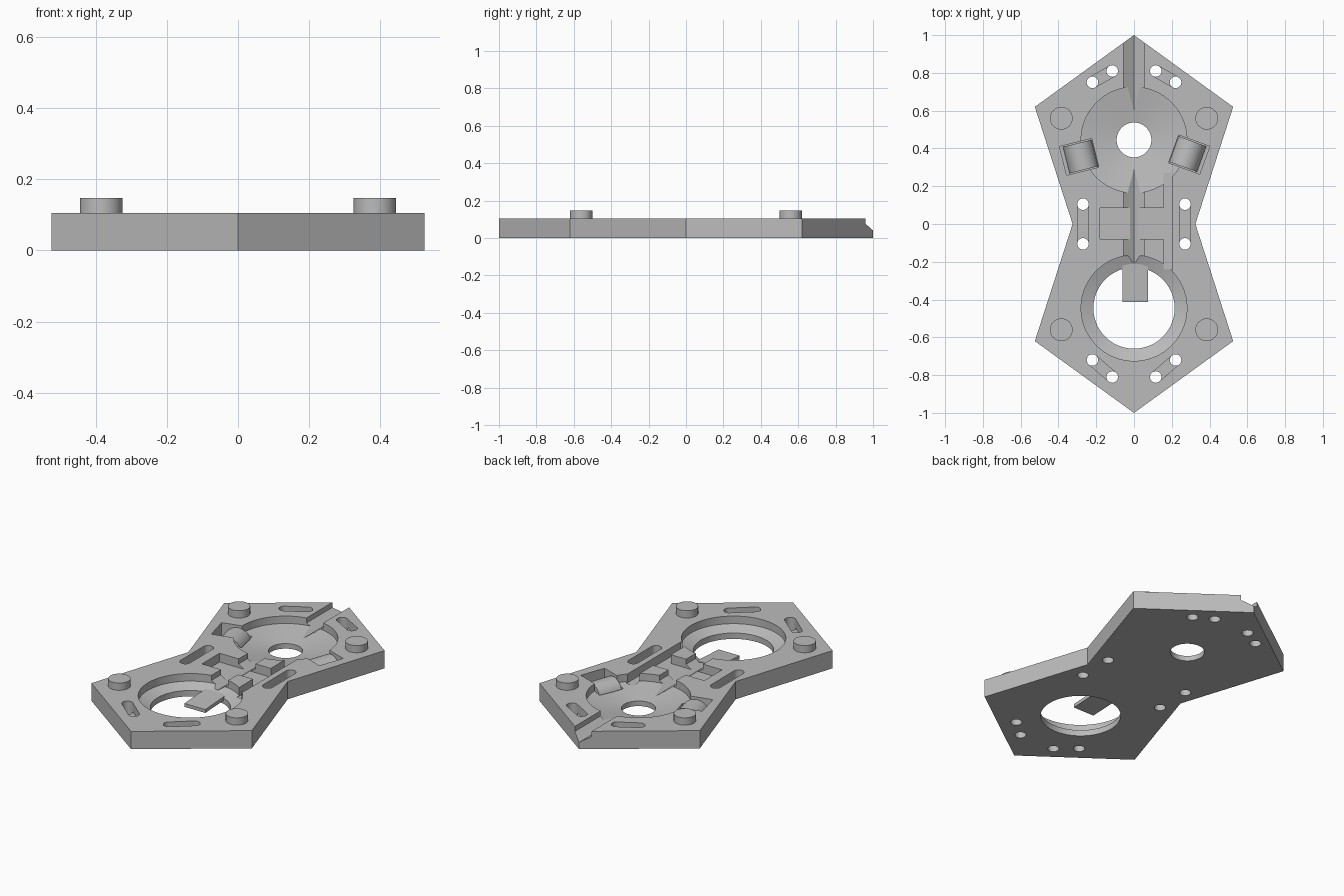
import bpy
import math
from mathutils import Vector, Matrix

if "Cube" in bpy.data.objects:
    bpy.data.objects.remove(bpy.data.objects["Cube"], do_unlink=True)

TOP = 0.105
BOWL_Y = 0.445

grey = bpy.data.materials.new("light grey")
grey.use_nodes = True
grey.diffuse_color = (0.5, 0.5, 0.5, 1)
grey.node_tree.nodes["Principled BSDF"].inputs["Base Color"].default_value = (0.5, 0.5, 0.5, 1)


def mesh_object(name, verts, faces):
    mesh = bpy.data.meshes.new(name)
    mesh.from_pydata(verts, [], faces)
    mesh.materials.append(grey)
    obj = bpy.data.objects.new(name, mesh)
    bpy.context.collection.objects.link(obj)
    bpy.context.view_layer.objects.active = obj
    bpy.ops.object.select_all(action='DESELECT')
    obj.select_set(True)
    bpy.ops.object.mode_set(mode='EDIT')
    bpy.ops.mesh.select_all(action='SELECT')
    bpy.ops.mesh.normals_make_consistent(inside=False)
    bpy.ops.object.mode_set(mode='OBJECT')
    return obj


def extrude(name, points, offset):
    """Solid swept from a flat outline along a vector."""
    n = len(points)
    base = [Vector(p) for p in points]
    verts = base + [p + Vector(offset) for p in base]
    faces = [tuple(range(n)), tuple(range(n, 2 * n))]
    faces += [(i, (i + 1) % n, n + (i + 1) % n, n + i) for i in range(n)]
    return mesh_object(name, verts, faces)


def prism(name, outline, z0, z1):
    return extrude(name, [(x, y, z0) for x, y in outline], (0, 0, z1 - z0))


def block(name, x0, x1, y0, y1, z0, z1):
    return prism(name, [(x0, y0), (x1, y0), (x1, y1), (x0, y1)], z0, z1)


def circle(cx, cy, r, start=0, sweep=2 * math.pi, n=48):
    return [(cx + r * math.cos(start + sweep * i / n), cy + r * math.sin(start + sweep * i / n))
            for i in range(n)]


def stadium(a, b, r):
    """Rounded slot outline between two points."""
    t = math.atan2(b[1] - a[1], b[0] - a[0])
    return (circle(*b, r, t - math.pi / 2, math.pi * 1.07, 15)
            + circle(*a, r, t + math.pi / 2, math.pi * 1.07, 15))


def lathe(name, profile, cy, n=96):
    """Stacked rings closed at both ends."""
    verts = [(x, y, z) for r, z in profile for x, y in circle(0, cy, r, n=n)]
    faces = [tuple(range(n)), tuple(range(len(verts) - n, len(verts)))]
    for k in range(len(profile) - 1):
        for i in range(n):
            j = (i + 1) % n
            faces.append((k * n + i, k * n + j, (k + 1) * n + j, (k + 1) * n + i))
    return mesh_object(name, verts, faces)


# Plate: two joined pentagons
right_edge = [(0, -1), (0.525, -0.62), (0.325, 0), (0.525, 0.62), (0, 1)]
left_edge = [(-x, y) for x, y in right_edge[-2:0:-1]]
plate = prism("base_plate", right_edge + left_edge, 0, TOP)


def cut(cutter):
    cutter.hide_render = True
    mod = plate.modifiers.new("cut", 'BOOLEAN')
    mod.operation = 'DIFFERENCE'
    mod.solver = 'EXACT'
    mod.object = cutter
    bpy.context.view_layer.objects.active = plate
    bpy.ops.object.modifier_apply(modifier=mod.name)
    bpy.data.objects.remove(cutter, do_unlink=True)


# Round seats: open ring in front, shallow dish behind
cut(lathe("ring_cutter", [(0.215, -0.1), (0.215, 0.035), (0.28, 0.06), (0.28, 0.2)], -BOWL_Y))
cut(lathe("dish_cutter", [(0.092, -0.1), (0.092, 0.03), (0.28, 0.061), (0.28, 0.2)], BOWL_Y))

# Long groove with a V floor
groove = [(-0.055, 0.2), (-0.055, 0.075), (0, 0.04), (0.055, 0.075), (0.055, 0.2)]
cut(extrude("groove_cutter", [(x, -0.2, z) for x, z in groove], (0, 1.3, 0)))

# Centre pocket and side channel
cut(block("pocket_cutter", -0.18, 0.18, -0.08, 0.085, 0.053, 0.2))
cut(block("channel_cutter", 0.155, 0.205, -0.24, 0.27, 0.053, 0.2))

# Slots with a through hole at each end
for side in (-1, 1):
    for a, b in [((0.27, -0.105), (0.27, 0.105)),
                 ((0.115, 0.81), (0.22, 0.75)),
                 ((0.115, -0.81), (0.22, -0.72))]:
        a, b = (side * a[0], a[1]), (side * b[0], b[1])
        cut(prism("slot_cutter", stadium(a, b, 0.03), 0.055, 0.2))
        for p in (a, b):
            cut(prism("hole_cutter", circle(*p, 0.0305, n=32), -0.1, 0.2))

# Roller pockets beside the dish, each holding a rounded roller
parts = [plate]
for name, angle, centre in [("left_roller", -20, (0.285, 0.37)),
                            ("right_roller", 194, (-0.283, 0.357))]:
    place = Matrix.Translation((*centre, 0)) @ Matrix.Rotation(math.radians(angle), 4, 'Z')
    pocket = block("roller_pocket_cutter", -0.08, 0.095, -0.078, 0.078, 0.02, 0.2)
    pocket.data.transform(place)
    cut(pocket)
    arch = [(x, -0.072, 0.015 + z) for x, z in circle(0, 0, 0.078, 0, math.pi * 25 / 24, 25)]
    roller = extrude(name, arch, (0, 0.144, 0))
    roller.data.transform(place)
    parts.append(roller)

# Corner posts
for x, side in ((-0.385, "right"), (0.385, "left")):
    for y, end in ((-0.56, "front"), (0.56, "back")):
        parts.append(prism(f"{end}_{side}_post", circle(x, y, 0.06), 0.1, 0.148))

# Tongue reaching over the open ring
side_profile = [(-0.413, 0.01), (-0.413, 0.03), (-0.2, 0.043), (-0.2, 0.02)]
parts.append(extrude("tongue", [(-0.062, y, z) for y, z in side_profile], (0.137, 0, 0)))

# Smooth the round walls, keep edges crisp
bpy.ops.object.select_all(action='DESELECT')
for obj in parts:
    obj.select_set(True)
bpy.context.view_layer.objects.active = plate
bpy.ops.object.shade_smooth_by_angle(angle=math.radians(15))
